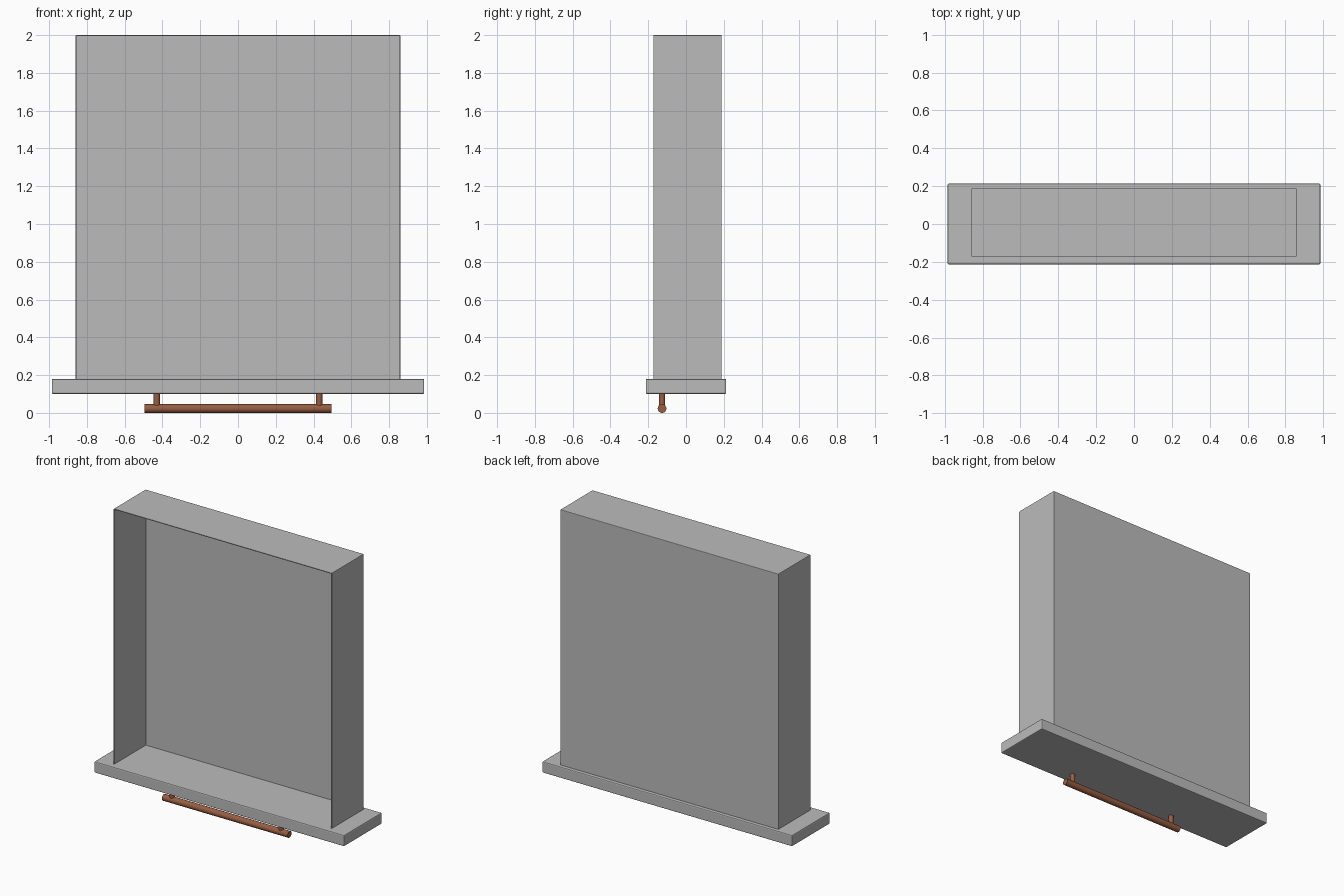
import bpy
import bmesh
from math import pi
from mathutils import Matrix

default = bpy.data.objects.get("Cube")
if default:
    bpy.data.objects.remove(default, do_unlink=True)


def make_material(name, rgb):
    mat = bpy.data.materials.new(name)
    mat.use_nodes = True
    mat.diffuse_color = (*rgb, 1)
    mat.node_tree.nodes["Principled BSDF"].inputs["Base Color"].default_value = (*rgb, 1)
    return mat


grey = make_material("light grey", (0.5, 0.5, 0.5))
copper = make_material("copper brown", (0.31, 0.11, 0.055))


def finish(bm, name, mat):
    mesh = bpy.data.meshes.new(name)
    bm.to_mesh(mesh)
    bm.free()
    mesh.materials.append(mat)
    obj = bpy.data.objects.new(name, mesh)
    bpy.context.collection.objects.link(obj)
    return obj


def box_bmesh(low, high):
    bm = bmesh.new()
    bmesh.ops.create_cube(bm, size=1)
    for v in bm.verts:
        for i in range(3):
            v.co[i] = high[i] if v.co[i] > 0 else low[i]
    bm.normal_update()
    return bm


def add_bevel(obj, width):
    bevel = obj.modifiers.new("soft edges", "BEVEL")
    bevel.width = width
    bevel.segments = 2
    bevel.limit_method = "ANGLE"


def rod(name, radius, length, location, along_x=False):
    bm = bmesh.new()
    bmesh.ops.create_cone(bm, cap_ends=True, segments=24, radius1=radius,
                          radius2=radius, depth=length)
    turn = Matrix.Rotation(pi / 2, 4, "Y") if along_x else Matrix.Identity(4)
    bmesh.ops.transform(bm, matrix=Matrix.Translation(location) @ turn, verts=bm.verts)
    obj = finish(bm, name, copper)
    bpy.ops.object.select_all(action="DESELECT")
    obj.select_set(True)
    bpy.context.view_layer.objects.active = obj
    bpy.ops.object.shade_smooth_by_angle()


# Thin drawer tray, open toward the front and closed below by the face panel
bm = box_bmesh((-0.86, -0.172, 0.175), (0.86, 0.188, 2))
open_sides = [f for f in bm.faces if f.normal.y < -0.5 or f.normal.z < -0.5]
bmesh.ops.delete(bm, geom=open_sides, context="FACES")
tray = finish(bm, "drawer_tray", grey)
add_bevel(tray, 0.003)
shell = tray.modifiers.new("thin walls", "SOLIDIFY")
shell.thickness = 0.005
shell.offset = -1

# Face panel
panel = finish(box_bmesh((-0.986, -0.213, 0.1), (0.986, 0.213, 0.18)), "face_panel", grey)
add_bevel(panel, 0.007)

# Handle bar and its two posts
rod("handle_bar", 0.023, 0.99, (0, -0.127, 0.023), along_x=True)
for side, x in (("left", 0.43), ("right", -0.43)):
    rod(f"{side}_handle_post", 0.017, 0.082, (x, -0.127, 0.064))
